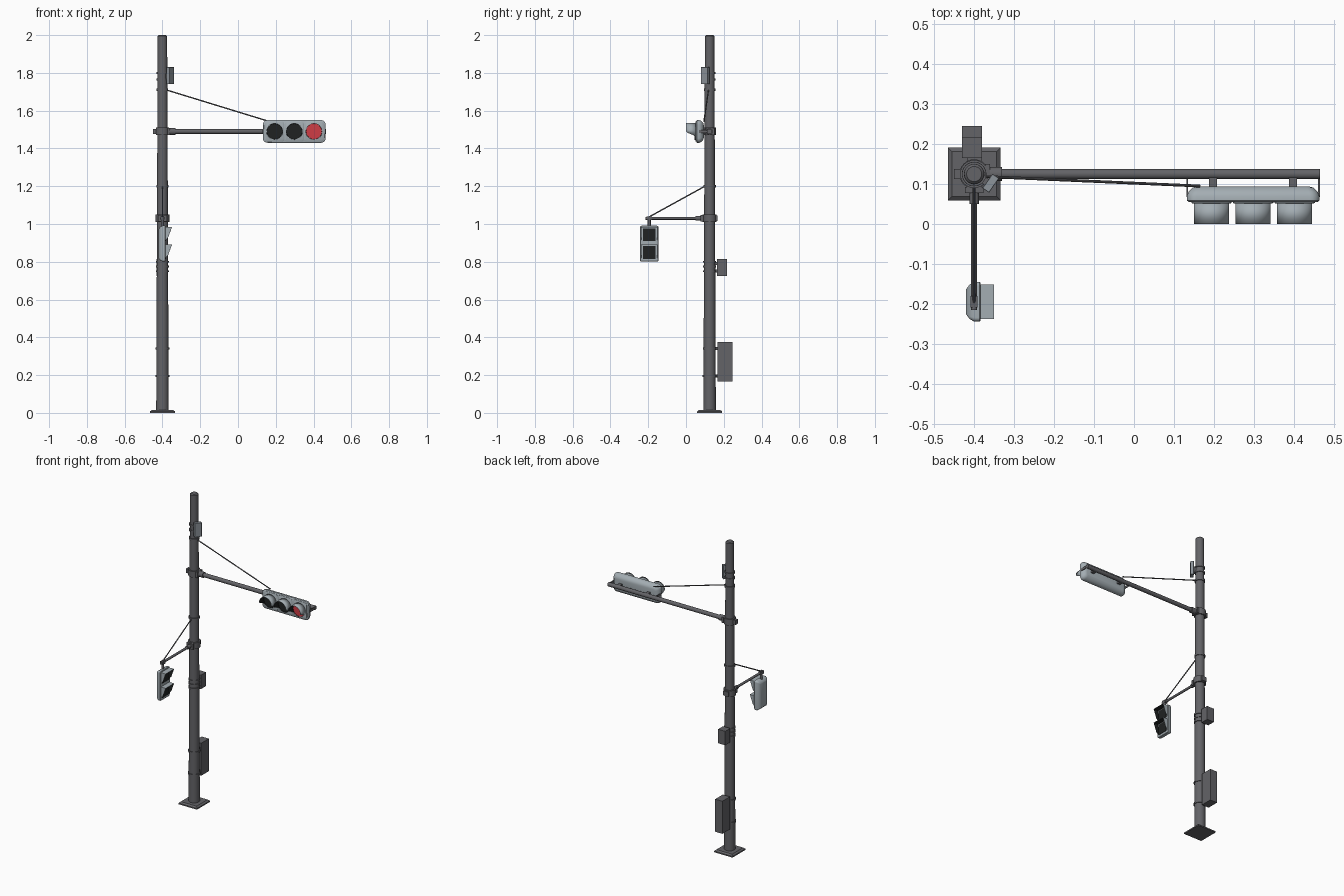
import bpy, bmesh, math
from mathutils import Vector, Matrix

if "Cube" in bpy.data.objects:
    bpy.data.objects.remove(bpy.data.objects["Cube"])


def material(name, col):
    m = bpy.data.materials.new(name)
    m.diffuse_color = (*col, 1)
    m.use_nodes = True
    m.node_tree.nodes["Principled BSDF"].inputs["Base Color"].default_value = m.diffuse_color
    return m


STEEL = material("dark steel", (0.125, 0.125, 0.135))
SHELL = material("pale grey housing", (0.37, 0.42, 0.45))
SENSOR = material("mid grey", (0.27, 0.30, 0.33))
BLACK = material("black", (0.014, 0.016, 0.016))
RED = material("red lamp", (0.62, 0.045, 0.06))
PX, PY = -0.40, 0.125          # pole axis


def finish(name, bm, mats, smooth=True, recalc=True):
    if recalc:
        bmesh.ops.recalc_face_normals(bm, faces=bm.faces)
    me = bpy.data.meshes.new(name)
    bm.to_mesh(me)
    bm.free()
    ob = bpy.data.objects.new(name, me)
    bpy.context.collection.objects.link(ob)
    for m in mats:
        me.materials.append(m)
    if smooth:
        bpy.ops.object.select_all(action='DESELECT')
        ob.select_set(True)
        bpy.context.view_layer.objects.active = ob
        bpy.ops.object.shade_smooth_by_angle(angle=math.radians(35))
    return ob


def tube(name, p0, p1, r0, r1=None, mat=STEEL, n=24):
    p0, p1 = Vector(p0), Vector(p1)
    d = p1 - p0
    bm = bmesh.new()
    mx = Matrix.Translation((p0 + p1) / 2) @ d.to_track_quat('Z', 'Y').to_matrix().to_4x4()
    bmesh.ops.create_cone(bm, cap_ends=True, segments=n, radius1=r0,
                          radius2=r0 if r1 is None else r1, depth=d.length, matrix=mx)
    return finish(name, bm, [mat])


def box(name, lo, hi, mat=STEEL, bevel=0.0, turn=0.0):
    lo, hi = Vector(lo), Vector(hi)
    bm = bmesh.new()
    bmesh.ops.create_cube(bm, size=1, matrix=Matrix.Translation((lo + hi) / 2)
                          @ Matrix.Rotation(turn, 4, 'Z') @ Matrix.Diagonal((*(hi - lo), 1)))
    if bevel:
        bmesh.ops.bevel(bm, geom=bm.edges[:], offset=bevel, segments=1, affect='EDGES')
    return finish(name, bm, [mat], smooth=False)


def housing(name, centre, u, v, w, half, corner, rings, mat=SHELL):
    """Rounded rectangles (depth along w, inset) joined into a closed shell."""
    c, u, v, w = map(Vector, (centre, u, v, w))
    bm = bmesh.new()
    loops = []
    for depth, inset in rings:
        loop = []
        r = max(corner - inset * 0.5, 0.003)
        for q, (sx, sy) in enumerate(((1, 1), (-1, 1), (-1, -1), (1, -1))):
            for k in range(6):
                a = math.pi / 2 * (q + k / 5)
                pu = sx * (half[0] - inset - r) + r * math.cos(a)
                pv = sy * (half[1] - inset - r) + r * math.sin(a)
                loop.append(bm.verts.new(c + u * pu + v * pv + w * depth))
        loops.append(loop)
    n = len(loops[0])
    for a, b in zip(loops, loops[1:]):
        for i in range(n):
            bm.faces.new((a[i], a[(i + 1) % n], b[(i + 1) % n], b[i]))
    bm.faces.new(loops[0])
    bm.faces.new(loops[-1])
    return finish(name, bm, [mat])


def thicken(ob, t):
    m = ob.modifiers.new("thickness", 'SOLIDIFY')
    m.thickness, m.offset, m.material_offset = t, -1, 1


# base plate, pole and rounded cap
bm = bmesh.new()
for z0, z1, a, b in ((0, 0.008, 0.066, 0.066), (0.008, 0.016, 0.066, 0.056)):
    bmesh.ops.create_cone(bm, cap_ends=True, segments=4, radius1=a * 2 ** .5, radius2=b * 2 ** .5,
                          depth=z1 - z0, matrix=Matrix.Translation((PX, PY, (z0 + z1) / 2))
                          @ Matrix.Rotation(math.pi / 4, 4, 'Z'))
finish("base_plate", bm, [STEEL], smooth=False)
tube("pole", (PX, PY, 0.014), (PX, PY, 1.994), 0.033, 0.025, n=32)
tube("pole_cap", (PX, PY, 1.994), (PX, PY, 2.0), 0.025, 0.019, n=32)

# strap collars round the pole
for z, h in ((0.195, .01), (0.34, .01), (0.75, .01), (0.775, .01), (0.80, .01), (1.03, .04),
             (1.2, .012), (1.49, .04), (1.71, .014), (1.765, .01), (1.80, .01)):
    r = 0.033 - 0.004 * z + (0.008 if h > .03 else 0.0045)
    tube("collar", (PX, PY, z - h / 2), (PX, PY, z + h / 2), r, n=32)

# control boxes behind the pole with their mounts
box("control_box", (-0.431, 0.168, 0.165), (-0.38, 0.245, 0.375))
box("small_box", (-0.431, 0.165, 0.725), (-0.38, 0.216, 0.815))
for z in (0.195, 0.34, 0.75, 0.79):
    box("box_mount", (-0.415, 0.145, z - 0.008), (-0.39, 0.17, z + 0.008))

# sensor turned to the front right
box("sensor", (-0.3685, 0.08, 1.74), (-0.3485, 0.124, 1.83), SENSOR, 0.001, math.radians(-35))
box("sensor_mount", (-0.385, 0.10, 1.76), (-0.365, 0.118, 1.80), STEEL, 0, math.radians(-35))

# main mast arm with clamp and stay wire
tube("mast_arm", (PX, PY, 1.49), (0.465, PY, 1.49), 0.013)
tube("mast_socket", (PX, PY, 1.49), (-0.33, PY, 1.49), 0.018)
box("mast_clamp", (-0.372, 0.10, 1.472), (-0.36, 0.15, 1.508))
box("mast_clamp_back", (-0.45, 0.113, 1.476), (-0.43, 0.137, 1.504))
tube("stay_wire", (PX + 0.02, PY - 0.006, 1.71), (0.165, 0.095, 1.543), 0.0035, n=8)

# vehicle signal housing, hung from the arm by end brackets
CX = 0.298
housing("signal_housing", (CX, 0, 1.49), (1, 0, 0), (0, 0, 1), (0, 1, 0), (0.166, 0.060), 0.024,
        ((0.055, 0.005), (0.059, 0.0), (0.070, 0.0), (0.080, 0.004), (0.091, 0.015), (0.094, 0.026)))
for sx in (-1, 1):
    x = CX + sx * 0.165
    box("end_bracket", (x - 0.002, 0.068, 1.482), (x + 0.002, 0.112, 1.498), STEEL)
    box("arm_bracket", (CX + sx * 0.1 - 0.01, 0.085, 1.48), (CX + sx * 0.1 + 0.01, 0.12, 1.50), STEEL)

# three doors, lamps and cutaway visors
for i, lamp in enumerate((BLACK, BLACK, RED)):
    x = 0.194 + 0.104 * i
    housing("signal_door", (x, 0, 1.49), (1, 0, 0), (0, 0, 1), (0, 1, 0), (0.0505, 0.054), 0.014,
            ((0.051, 0.003), (0.053, 0.0), (0.058, 0.0)))
    tube("lamp", (x, 0.054, 1.49), (x, 0.047, 1.49), 0.042, 0.041, lamp, 32)
    bm = bmesh.new()
    pairs = []
    for k in range(40):
        a = 2 * math.pi * k / 40
        t = min(max(-math.sin(a) / 0.6, 0), 1)
        front = 0.046 * t * t * (3 - 2 * t)
        px, pz = x + 0.044 * math.cos(a), 1.49 + 0.044 * math.sin(a)
        pairs.append((bm.verts.new((px, 0.053, pz)), bm.verts.new((px, front, pz))))
    for k in range(40):
        (b0, f0), (b1, f1) = pairs[k], pairs[(k + 1) % 40]
        bm.faces.new((b0, b1, f1, f0))
    thicken(finish("lamp_visor", bm, [SHELL, BLACK], recalc=False), 0.002)

# side arm, clamp, hanger and stay wire for the walking signal
YC = -0.1945
tube("side_arm", (PX, PY, 1.03), (PX, -0.215, 1.03), 0.0075, n=16)
tube("side_socket", (PX, PY, 1.03), (PX, 0.05, 1.03), 0.012, n=16)
box("side_clamp", (-0.423, 0.078, 1.012), (-0.377, 0.092, 1.048))
box("side_clamp_back", (-0.418, 0.155, 1.016), (-0.382, 0.166, 1.044))
tube("hanger", (PX, YC, 0.985), (PX, YC, 1.036), 0.008, n=16)
box("hanger_block", (-0.409, YC - 0.014, 1.02), (-0.391, YC + 0.014, 1.04))
tube("side_stay_wire", (PX, -0.20, 1.035), (PX, 0.10, 1.20), 0.0035, n=8)

# walking signal housing facing right
housing("walk_housing", (-0.384, YC, 0.896), (0, 1, 0), (0, 0, 1), (-1, 0, 0), (0.0495, 0.095), 0.010,
        ((0, 0.002), (0.002, 0.0), (0.016, 0.0), (0.027, 0.006), (0.036, 0.018)))
for z in (0.943, 0.850):
    box("walk_lamp", (-0.386, YC - 0.034, z - 0.034), (-0.3815, YC + 0.034, z + 0.034), BLACK)
    # hood: a top and two raked cheeks
    bm = bmesh.new()
    prof = ((-0.385, z + 0.041), (-0.350, z + 0.041), (-0.370, z - 0.015), (-0.385, z - 0.03))
    (a0, b0, d0, c0), (a1, b1, d1, c1) = [[bm.verts.new((px, YC + s * 0.043, pz)) for px, pz in prof]
                                          for s in (-1, 1)]
    for f in ((a0, b0, b1, a1), (c0, d0, b0, a0), (a1, b1, d1, c1)):
        bm.faces.new(f)
    thicken(finish("walk_hood", bm, [SHELL, BLACK], smooth=False, recalc=False), 0.002)
